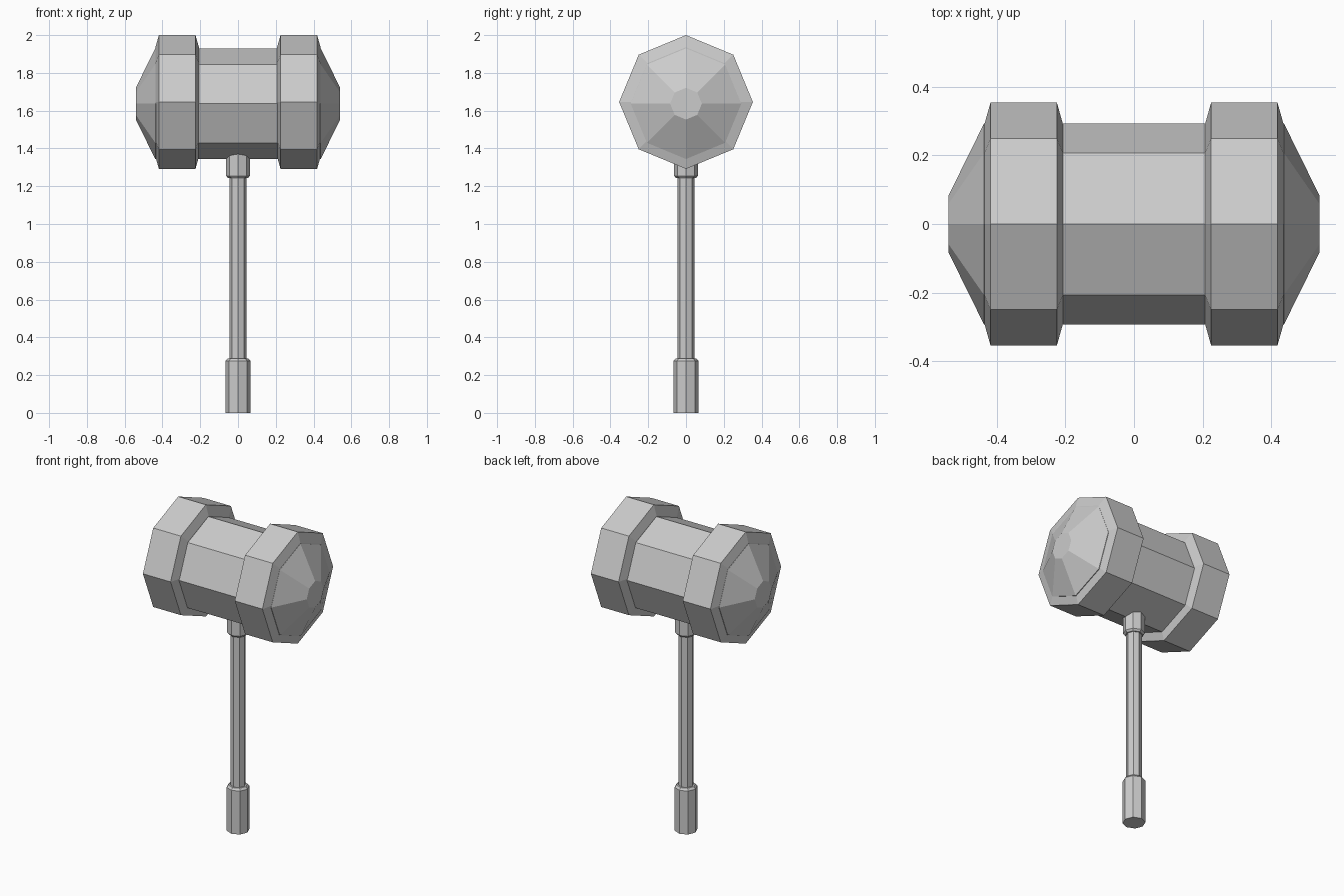
import bpy, bmesh
from math import cos, sin, pi

if "Cube" in bpy.data.objects:
    bpy.data.objects.remove(bpy.data.objects["Cube"])

SIDES = 8


def lathe(name, profile, axis="Z", center_z=0.0):
    """Capped octagonal solid from (position along axis, radius) points."""
    bm = bmesh.new()
    rings = []
    for t, r in profile:
        ring = []
        for i in range(SIDES):
            a = 2 * pi * i / SIDES
            u, v = r * cos(a), r * sin(a)
            co = (u, v, t + center_z) if axis == "Z" else (t, u, v + center_z)
            ring.append(bm.verts.new(co))
        rings.append(ring)
    for a, b in zip(rings, rings[1:]):
        for i in range(SIDES):
            j = (i + 1) % SIDES
            bm.faces.new((a[i], a[j], b[j], b[i]))
    bm.faces.new(rings[0][::-1])
    bm.faces.new(rings[-1])
    bmesh.ops.recalc_face_normals(bm, faces=bm.faces)
    mesh = bpy.data.meshes.new(name)
    bm.to_mesh(mesh)
    bm.free()
    obj = bpy.data.objects.new(name, mesh)
    bpy.context.collection.objects.link(obj)
    return obj


# Hammer head core with tapered striking ends
lathe("head_core", [(-0.541, 0.084), (-0.438, 0.293), (0.438, 0.293), (0.541, 0.084)],
      "X", 1.637)

# Thick bevelled bands near each end
for side, label in ((-1, "left"), (1, "right")):
    lathe(f"head_band_{label}",
          [(side * x, r) for x, r in
           ((0.207, 0.29), (0.225, 0.354), (0.419, 0.354), (0.437, 0.29))],
          "X", 1.646)

# Handle: shaft, grip and the collar that meets the head
lathe("shaft", [(0.2, 0.045), (1.3, 0.045)])
lathe("grip", [(0.0, 0.066), (0.275, 0.066), (0.288, 0.055)])
lathe("collar", [(1.243, 0.053), (1.255, 0.063), (1.42, 0.063)])
